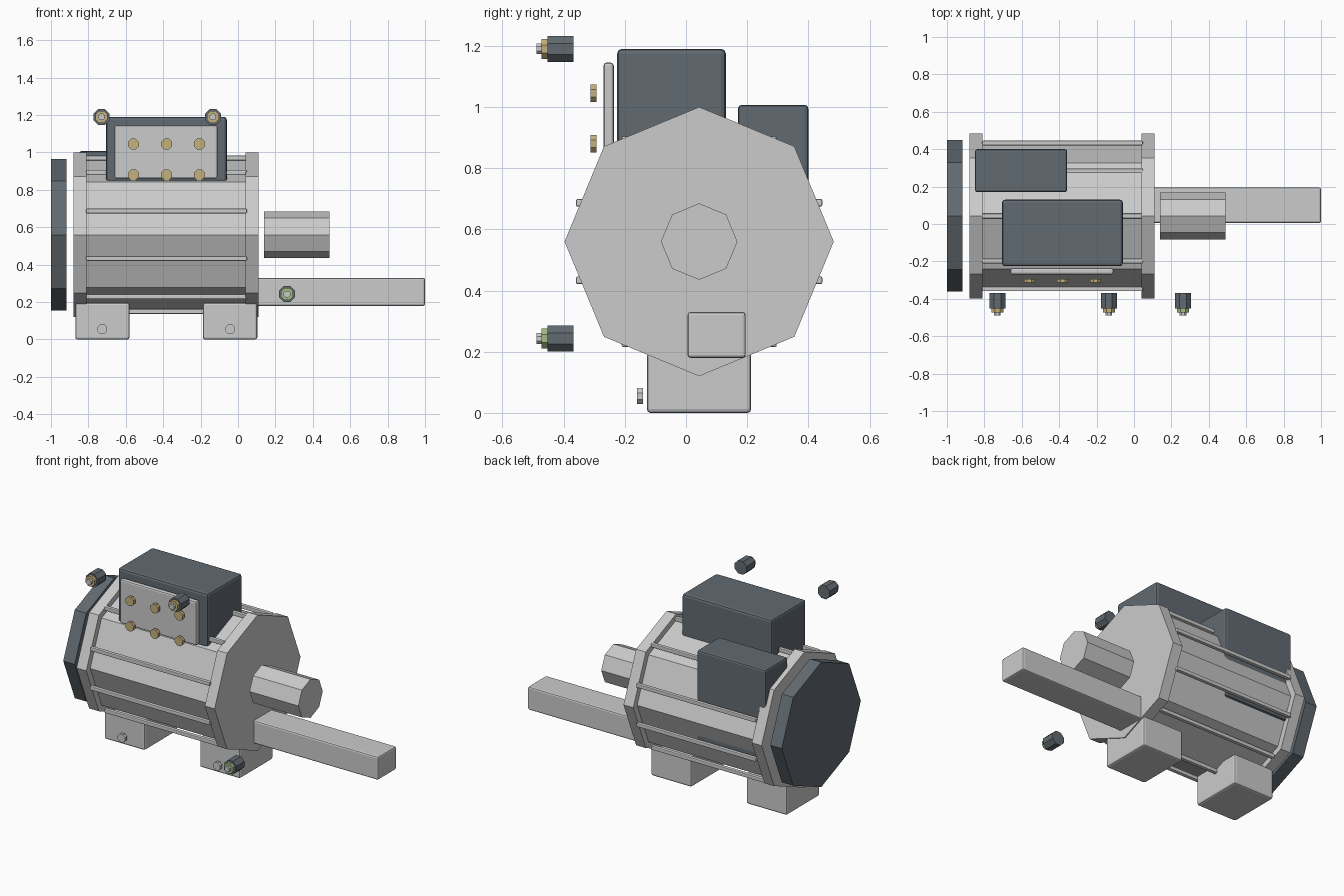
import bpy, math
from mathutils import Matrix

if "Cube" in bpy.data.objects:
    bpy.data.objects.remove(bpy.data.objects["Cube"])

CY, CZ = 0.043, 0.56          # motor axis position


def material(name, rgb):
    m = bpy.data.materials.new(name)
    m.diffuse_color = (*rgb, 1)
    m.use_nodes = True
    m.node_tree.nodes["Principled BSDF"].inputs["Base Color"].default_value = m.diffuse_color
    return m


slate = material("slate_blue", (0.12, 0.145, 0.165))
brass = material("brass", (0.56, 0.44, 0.2))
green = material("green", (0.36, 0.5, 0.24))


def finish(ob, name, mat):
    ob.name = ob.data.name = name
    if mat:
        ob.data.materials.append(mat)
    return ob


def box(name, x, y, z, bevel=0.01, mat=None):
    """Rounded box given as (min, max) pairs."""
    bpy.ops.mesh.primitive_cube_add(size=1)
    ob = bpy.context.object
    size = [r[1] - r[0] for r in (x, y, z)]
    ob.data.transform(Matrix.Diagonal((*size, 1)))
    ob.location = [(r[0] + r[1]) / 2 for r in (x, y, z)]
    b = ob.modifiers.new("Bevel", 'BEVEL')
    b.width, b.segments = bevel, 2
    return finish(ob, name, mat)


def x_prism(name, x0, x1, r, mat=None):
    """Octagonal prism on the motor axis, one corner pointing up."""
    bpy.ops.mesh.primitive_cylinder_add(vertices=8, radius=r, depth=x1 - x0)
    ob = bpy.context.object
    ob.data.transform(Matrix.Rotation(math.pi / 2, 4, 'Y'))
    ob.location = ((x0 + x1) / 2, CY, CZ)
    return finish(ob, name, mat)


def y_prism(name, x, z, y0, y1, r, mat=None):
    """Small octagonal prism pointing to the front, flat side up."""
    bpy.ops.mesh.primitive_cylinder_add(vertices=8, radius=r, depth=y1 - y0)
    ob = bpy.context.object
    ob.data.transform(Matrix.Rotation(math.pi / 2, 4, 'X')
                      @ Matrix.Rotation(math.pi / 8, 4, 'Z'))
    ob.location = (x, (y0 + y1) / 2, z)
    return finish(ob, name, mat)


# Motor housing, flanges, fan cover and shaft
x_prism("motor_body", -0.85, 0.08, 0.40)
x_prism("rear_flange", -0.88, -0.81, 0.44)
x_prism("front_flange", 0.04, 0.11, 0.44)
x_prism("fan_cover", -1.0, -0.918, 0.405, slate)
x_prism("shaft_collar", 0.14, 0.49, 0.125)
box("output_shaft", (0.10, 1.0), (0.005, 0.195), (0.18, 0.33))

# Ten ribs spaced around the housing
for i in range(10):
    a = math.radians(18 + 36 * i)
    y, z = CY + 0.41 * math.cos(a), CZ + 0.41 * math.sin(a)
    h = 0.0125
    box(f"cooling_rib_{i + 1}", (-0.812, 0.047), (y - h, y + h),
        (z - h, z + h), 0.005)

# Feet with their bolts
for side, x0 in (("rear", -0.87), ("front", -0.187)):
    box(f"{side}_foot", (x0, x0 + 0.29), (-0.128, 0.213), (0, 0.197), 0.012)
    y_prism(f"{side}_foot_bolt", x0 + 0.145, 0.055, -0.16, -0.14, 0.028)

# Terminal box with plate, and the second box behind it
box("terminal_box", (-0.705, -0.06), (-0.225, 0.13), (0.84, 1.19), 0.015, slate)
box("terminal_plate", (-0.66, -0.11), (-0.27, -0.236), (0.86, 1.145))
box("capacitor_box", (-0.85, -0.357), (0.17, 0.40), (0.42, 1.007), 0.012, slate)

# Terminal studs
for i, x in enumerate((-0.559, -0.382, -0.206)):
    for row, z in (("upper", 1.045), ("lower", 0.88)):
        y_prism(f"{row}_stud_{i + 1}", x, z, -0.313, -0.293, 0.031, brass)

# Connectors floating in front: body, ring and tip
for i, (x, z, ring) in enumerate(((-0.73, 1.19, brass), (-0.134, 1.19, brass),
                                  (0.262, 0.243, green))):
    n = i + 1
    y_prism(f"connector_body_{n}", x, z, -0.453, -0.368, 0.046, slate)
    y_prism(f"connector_ring_{n}", x, z, -0.473, -0.453, 0.035, ring)
    y_prism(f"connector_tip_{n}", x, z, -0.489, -0.473, 0.019)
